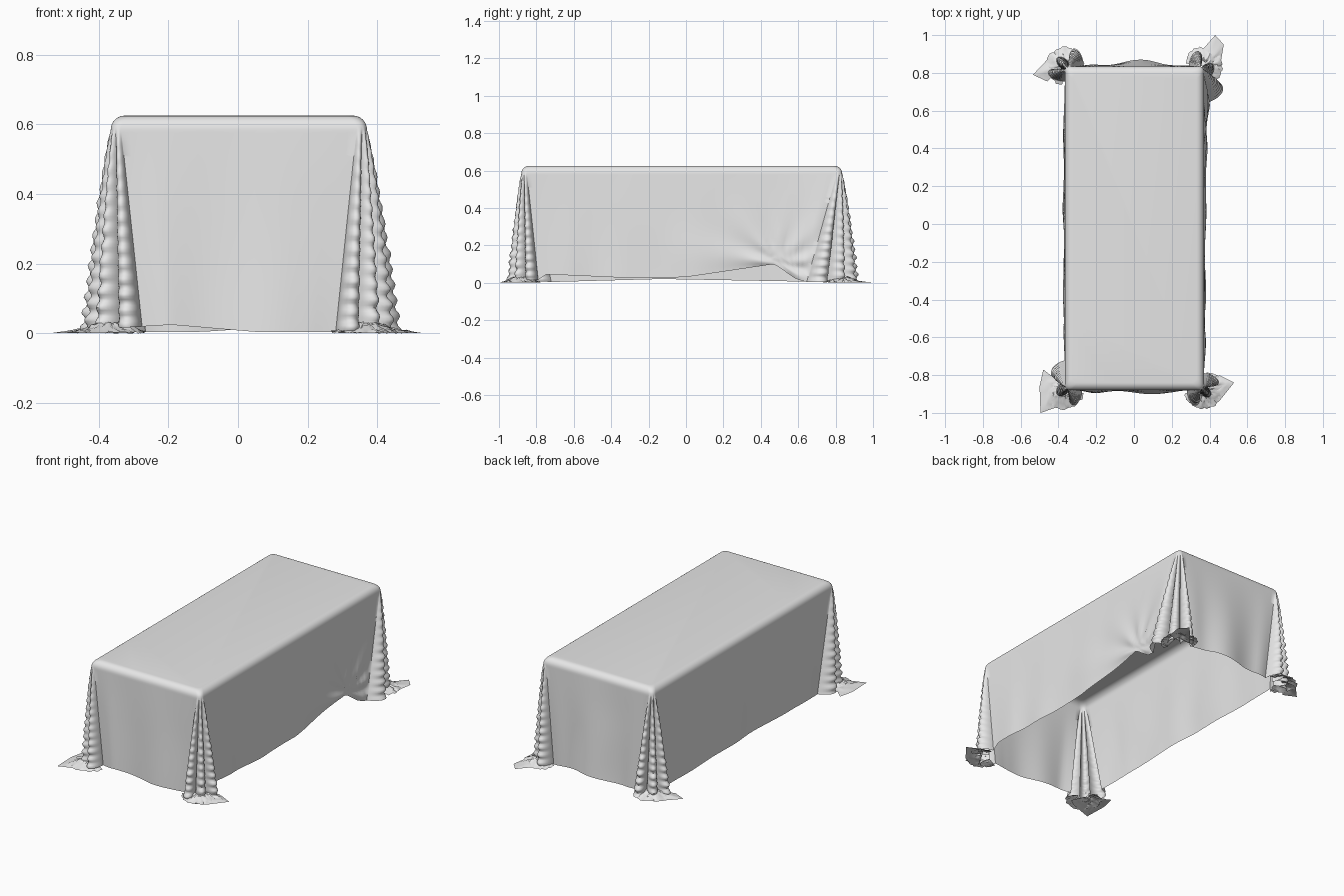
import bpy, bmesh, math, random
from mathutils import Vector, noise

random.seed(4)
if "Cube" in bpy.data.objects:
    bpy.data.objects.remove(bpy.data.objects["Cube"], do_unlink=True)

cloth = bpy.data.materials.new("grey cloth")
cloth.use_nodes = True
GREY = (0.8, 0.8, 0.8, 1)
cloth.diffuse_color = GREY
cloth.node_tree.nodes["Principled BSDF"].inputs["Base Color"].default_value = GREY

TOP, ROUND, LOBES = 0.625, 0.04, 3
ROWS, FOLD_STEPS = 64, 48


def finish(bm, name, angle=55):
    mesh = bpy.data.meshes.new(name)
    bm.to_mesh(mesh)
    bm.free()
    mesh.materials.append(cloth)
    obj = bpy.data.objects.new(name, mesh)
    bpy.context.collection.objects.link(obj)
    bpy.ops.object.select_all(action="DESELECT")
    obj.select_set(True)
    bpy.context.view_layer.objects.active = obj
    bpy.ops.object.shade_smooth_by_angle(angle=math.radians(angle))
    return obj


def turn(v):
    return Vector((-v.y, v.x))


def interp(points, f):
    for (a, p), (b, q) in zip(points, points[1:]):
        if f <= b:
            return p + (q - p) * (f - a) / (b - a)
    return points[-1][1]


# Each side ends in a corner: position, outward normal, fold widths, hem heights
SIDES = [
    dict(corner=(0.37, -0.88), normal=(0, -1), widths=(0.06, 0.06), steps=28, wave=0.008,
         hem=[(0, 0.02), (0.15, 0.025), (0.6, 0.004), (1, 0.004)]),
    dict(corner=(0.37, 0.835), normal=(1, 0), widths=(0.16, 0.05), steps=64, wave=0.003,
         hem=[(0, 0.015), (0.03, 0.045), (0.35, 0.025), (0.55, 0.03),
              (0.88, 0.1), (0.96, 0.02), (1, 0.004)]),
    dict(corner=(-0.365, 0.835), normal=(0, 1), widths=(0.07, 0.05), steps=28, wave=0.014,
         hem=[(0, 0.004), (0.3, 0.02), (0.7, 0.005), (1, 0.004)]),
    dict(corner=(-0.365, -0.88), normal=(-1, 0), widths=(0.13, 0.06), steps=64, wave=0.003,
         hem=[(0, 0.004), (0.6, 0.02), (1, 0.004)]),
]
for side in SIDES:
    side["corner"] = Vector(side["corner"])
    side["normal"] = Vector(side["normal"])
    side["lobes"] = [random.uniform(0.85, 1.1) for _ in range(LOBES)]


def fold_ends(side, inset, t):
    """Corner point and where its folds start and stop on the two walls."""
    n_in = side["normal"]
    n_out = turn(n_in)
    c = side["corner"] - (n_in + n_out) * inset
    w_in, w_out = (0.03 + w * t for w in side["widths"])
    return c, c - n_out * w_in, c + turn(n_out) * w_out


def wall_push(index, side, p, z, t):
    """Outward drape of a wall: soft vertical waves plus swags at the gather."""
    along = p.dot(turn(side["normal"]))
    push = 0.006 * t + side["wave"] * t * (1 + math.sin(along * 17 + index))
    push += 0.005 * t * noise.noise((p.x * 6, p.y * 6, z * 3))
    if index == 1:
        dy, dz = p.y - 0.5, z - 0.1
        r = math.hypot(dy, dz)
        push += 0.014 * math.exp(-r / 0.25) * min(1, r * 8) * t * math.sin(9 * math.atan2(dz, dy))
        push += 0.03 * t * max(0, min(1, (p.y - 0.5) / 0.2))
    return push


def cloth_ring(inset, z, t):
    points = []
    for i, side in enumerate(SIDES):
        n_in = side["normal"]
        n_out = turn(n_in)
        start = fold_ends(SIDES[i - 1], inset, t)[2]
        c, a, b = fold_ends(side, inset, t)
        hem = side["hem"]
        drop = TOP - ROUND
        # straight wall
        for k in range(side["steps"]):
            f = k / side["steps"]
            p = start.lerp(a, f)
            zz = z + interp(hem, f) * t
            edge = min(1, f * 8, (1 - f) * 8) if i != 1 else min(1, f * 8)
            p = p + n_in * wall_push(i, side, p, zz, t) * edge
            points.append((p.x, p.y, zz))
        # pleated corner
        hem_a, hem_b = hem[-1][1], SIDES[(i + 1) % 4]["hem"][0][1]
        for k in range(FOLD_STEPS):
            s = k / FOLD_STEPS
            p = a * (1 - s) ** 2 + c * (2 * s * (1 - s)) + b * s * s
            out = n_in * math.cos(s * math.pi / 2) + n_out * math.sin(s * math.pi / 2)
            lobe = int(s * LOBES)
            ruffle = 1 + 0.09 * math.sin(z * 140 + lobe * 2 + i) + 0.1 * noise.noise((z * 25, lobe, i))
            reach = 0.085 * t ** 0.8 * side["lobes"][lobe] * ruffle
            p = p + out * reach * abs(math.sin(math.pi * LOBES * s)) ** 1.4
            p = p - turn(out) * 0.009 * t * math.sin(2 * math.pi * LOBES * s)
            if i == 1:
                p = p + n_in * 0.03 * t * (1 - s)
            points.append((p.x, p.y, z + (hem_a + (hem_b - hem_a) * s) * t))
    return points


# Draped sheet: flat top, rounded rim, hanging walls
bm = bmesh.new()
levels = []
for k in range(7):
    a = k / 6 * math.pi / 2
    levels.append((ROUND * (1 - math.sin(a)), TOP - ROUND * (1 - math.cos(a)), 0))
for k in range(1, ROWS + 1):
    t = k / ROWS
    levels.append((0, (TOP - ROUND) * (1 - t), t))
rings = [[bm.verts.new(p) for p in cloth_ring(*level)] for level in levels]
bm.faces.new(rings[0])
for upper, lower in zip(rings, rings[1:]):
    for k in range(len(upper)):
        bm.faces.new((upper[k - 1], lower[k - 1], lower[k], upper[k]))
finish(bm, "draped_sheet")


# Sheet corners lying flat on the floor
def floor_flap(name, hub, outline):
    bm = bmesh.new()
    hub = Vector(hub)
    rim = []
    for p, q in zip(outline, outline[1:]):
        rim += [Vector(p).lerp(Vector(q), k / 4) for k in range(4)]
    rim.append(Vector(outline[-1]))
    rows = []
    for k in range(9):
        f = k / 8
        row = []
        for p in rim:
            q = hub.lerp(p, 0.1 + 0.9 * f)
            lift = 0.02 * (1 - f) * (1 + noise.noise((q.x * 40, q.y * 40, 0)))
            row.append(bm.verts.new((q.x, q.y, 0.001 + lift)))
        rows.append(row)
    for inner, outer in zip(rows, rows[1:]):
        for k in range(len(rim) - 1):
            bm.faces.new((inner[k], outer[k], outer[k + 1], inner[k + 1]))
    bmesh.ops.recalc_face_normals(bm, faces=bm.faces)
    if sum(f.normal.z for f in bm.faces) < 0:
        bmesh.ops.reverse_faces(bm, faces=bm.faces)
    finish(bm, name)


floor_flap("front_flap_positive_x", (0.39, -0.86),
           [(0.34, -0.96), (0.38, -0.975), (0.45, -0.94), (0.53, -0.84), (0.45, -0.8)])
floor_flap("back_flap_positive_x", (0.37, 0.83),
           [(0.46, 0.86), (0.475, 0.95), (0.43, 1.0), (0.36, 0.92), (0.32, 0.87)])
floor_flap("back_flap_negative_x", (-0.38, 0.83),
           [(-0.36, 0.88), (-0.45, 0.88), (-0.535, 0.79), (-0.46, 0.755)])
floor_flap("front_flap_negative_x", (-0.38, -0.85),
           [(-0.48, -0.77), (-0.5, -0.86), (-0.495, -1.0), (-0.35, -0.95), (-0.31, -0.92)])


# Crumpled cloth gathered around the foot of each corner
def crumple(name, centre, normal):
    bm = bmesh.new()
    middle = math.atan2((normal + turn(normal)).y, (normal + turn(normal)).x)
    rows = []
    for k in range(6):
        row = []
        for j in range(41):
            a = middle + (j / 40 - 0.5) * 4.4
            r = 0.03 + 0.014 * k + 0.014 * noise.noise((j * 0.7, k * 0.6, centre.x))
            z = 0.028 * (1 - k / 5) + 0.012 * abs(noise.noise((j * 0.9, k * 1.3, centre.y * 3)))
            row.append(bm.verts.new((centre.x + r * math.cos(a), centre.y + r * math.sin(a), z)))
        rows.append(row)
    for inner, outer in zip(rows, rows[1:]):
        for j in range(40):
            bm.faces.new((inner[j], outer[j], outer[j + 1], inner[j + 1]))
    finish(bm, name, 40)


for side, place in zip(SIDES, ("front_positive_x", "back_positive_x", "back_negative_x", "front_negative_x")):
    crumple("crumple_" + place, side["corner"], side["normal"])
